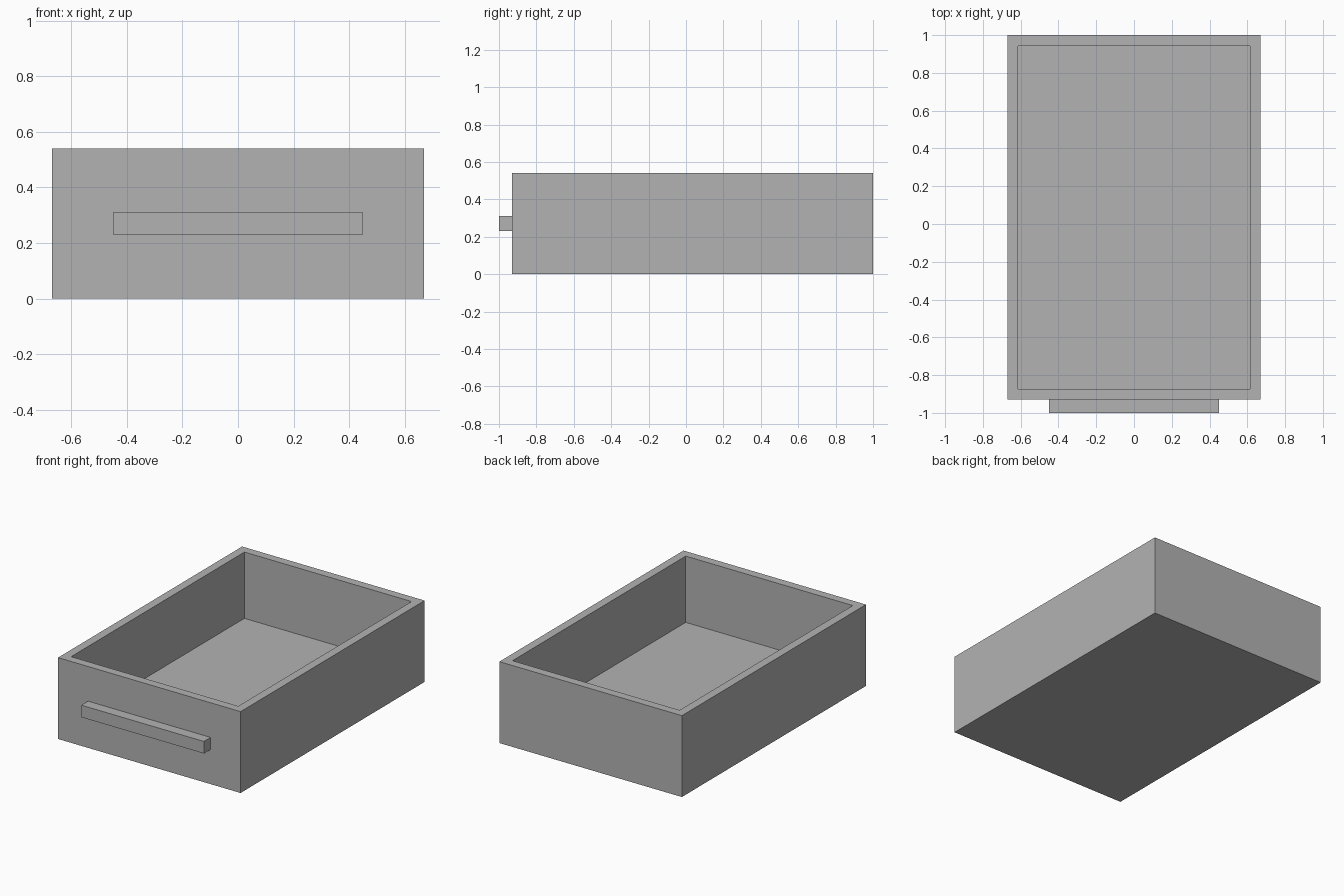
import bpy
import bmesh
from mathutils import Vector

cube = bpy.data.objects.get("Cube")
if cube:
    bpy.data.objects.remove(cube, do_unlink=True)

# Single plain grey
grey = bpy.data.materials.new("plain_grey")
grey.use_nodes = True
colour = (0.45, 0.45, 0.45, 1)
grey.diffuse_color = colour
grey.node_tree.nodes["Principled BSDF"].inputs["Base Color"].default_value = colour


def add_object(name, bm):
    mesh = bpy.data.meshes.new(name)
    bm.to_mesh(mesh)
    bm.free()
    mesh.materials.append(grey)
    obj = bpy.data.objects.new(name, mesh)
    bpy.context.collection.objects.link(obj)
    return obj


def box(low, high):
    """Box spanning two opposite corners."""
    low, high = Vector(low), Vector(high)
    bm = bmesh.new()
    bmesh.ops.create_cube(bm, size=1)
    bmesh.ops.scale(bm, vec=high - low, verts=bm.verts)
    bmesh.ops.translate(bm, vec=(low + high) / 2, verts=bm.verts)
    return bm


# Drawer tray: inset the top face, then extrude it down to the inner floor
wall, height, floor = 0.08, 0.54, 0.10
tray = box((-0.67, -0.93, 0), (0.67, 1, height))
tray.normal_update()
top = max(tray.faces, key=lambda f: f.calc_center_median().z)
bmesh.ops.inset_region(tray, faces=[top], thickness=wall)
well = bmesh.ops.extrude_discrete_faces(tray, faces=[top])["faces"][0]
bmesh.ops.translate(tray, vec=(0, 0, floor - height), verts=well.verts)
add_object("drawer_tray", tray)

# Bar handle on the front
add_object("handle", box((-0.45, -1, 0.23), (0.45, -0.93, 0.31)))
